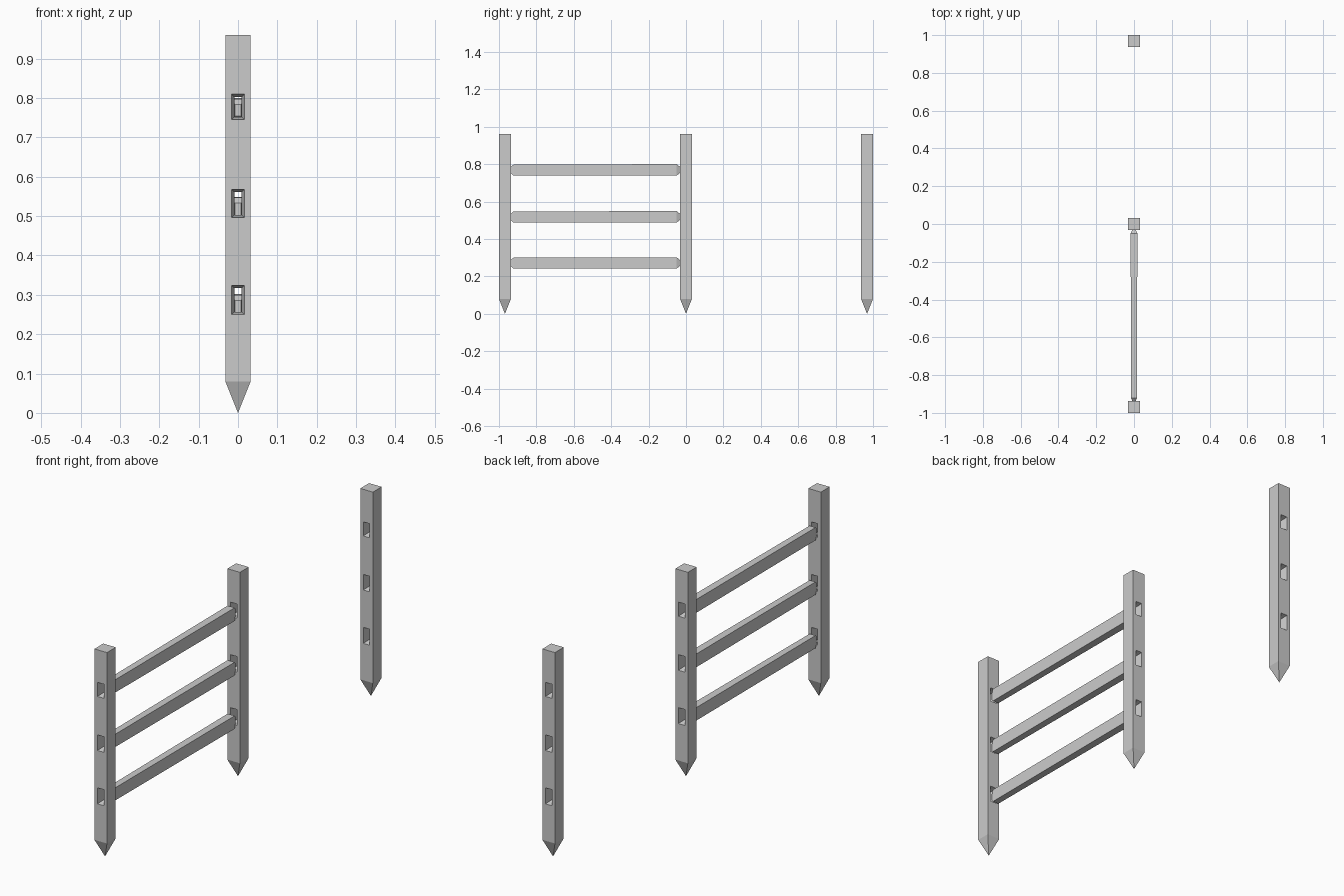
import bpy, bmesh

if "Cube" in bpy.data.objects:
    bpy.data.objects.remove(bpy.data.objects["Cube"])

W = 0.032            # half width of a post
HOLES = [(0.25, 0.324), (0.496, 0.568), (0.745, 0.81)]
RAILS = [(0.242, 0.301), (0.488, 0.548), (0.739, 0.799)]


def loft(bm, sections):
    """Skin rectangles (y, x half width, z low, z high) along y."""
    rings = [[bm.verts.new((x, y, z)) for x, z in
              ((-h, lo), (h, lo), (h, hi), (-h, hi))]
             for y, h, lo, hi in sections]
    for a, b in zip(rings, rings[1:]):
        for i in range(4):
            j = (i + 1) % 4
            bm.faces.new((a[i], a[j], b[j], b[i]))
    bm.faces.new(rings[0])
    bm.faces.new(rings[-1])


def finish(bm, name):
    bmesh.ops.recalc_face_normals(bm, faces=bm.faces)
    mesh = bpy.data.meshes.new(name)
    bm.to_mesh(mesh)
    bm.free()
    obj = bpy.data.objects.new(name, mesh)
    bpy.context.collection.objects.link(obj)
    return obj


# Square post with a pointed foot
bm = bmesh.new()
corners = ((-W, -W), (W, -W), (W, W), (-W, W))
low = [bm.verts.new((x, y, 0.08)) for x, y in corners]
top = [bm.verts.new((x, y, 0.96)) for x, y in corners]
tip = bm.verts.new((0, 0, 0))
for i in range(4):
    j = (i + 1) % 4
    bm.faces.new((low[i], low[j], top[j], top[i]))
    bm.faces.new((low[j], low[i], tip))
bm.faces.new(top)
middle_post = finish(bm, "middle_post")

# Mortise cutters, narrowing towards the middle of the post
bm = bmesh.new()
for lo, hi in HOLES:
    wide = (0.0179, lo - 0.0017, hi + 0.0017)
    loft(bm, [(-0.04, *wide), (0, 0.0095, lo + 0.007, hi - 0.007), (0.04, *wide)])
cutter = finish(bm, "mortise_cutter")
cutter.hide_render = True

# Cut the mortises, then reuse the post mesh for the outer posts
mod = middle_post.modifiers.new("mortises", 'BOOLEAN')
mod.operation = 'DIFFERENCE'
mod.solver = 'EXACT'
mod.object = cutter
graph = bpy.context.evaluated_depsgraph_get()
post_mesh = bpy.data.meshes.new_from_object(middle_post.evaluated_get(graph))
middle_post.modifiers.clear()
middle_post.data = post_mesh
bpy.data.objects.remove(cutter)
for name, y in (("front_post", -0.968), ("back_post", 0.968)):
    post = bpy.data.objects.new(name, post_mesh)
    post.location.y = y
    bpy.context.collection.objects.link(post)

# Rails with tapered ends, spanning the front and middle posts
for name, (lo, hi) in zip(("lower_rail", "centre_rail", "upper_rail"), RAILS):
    bm = bmesh.new()
    loft(bm, [(-0.94, 0.008, lo + 0.015, hi - 0.015),
              (-0.922, 0.015, lo, hi - 0.001),
              (-0.05, 0.018, lo, hi + 0.001),
              (-0.03, 0.008, lo + 0.015, hi - 0.015)])
    finish(bm, name)
